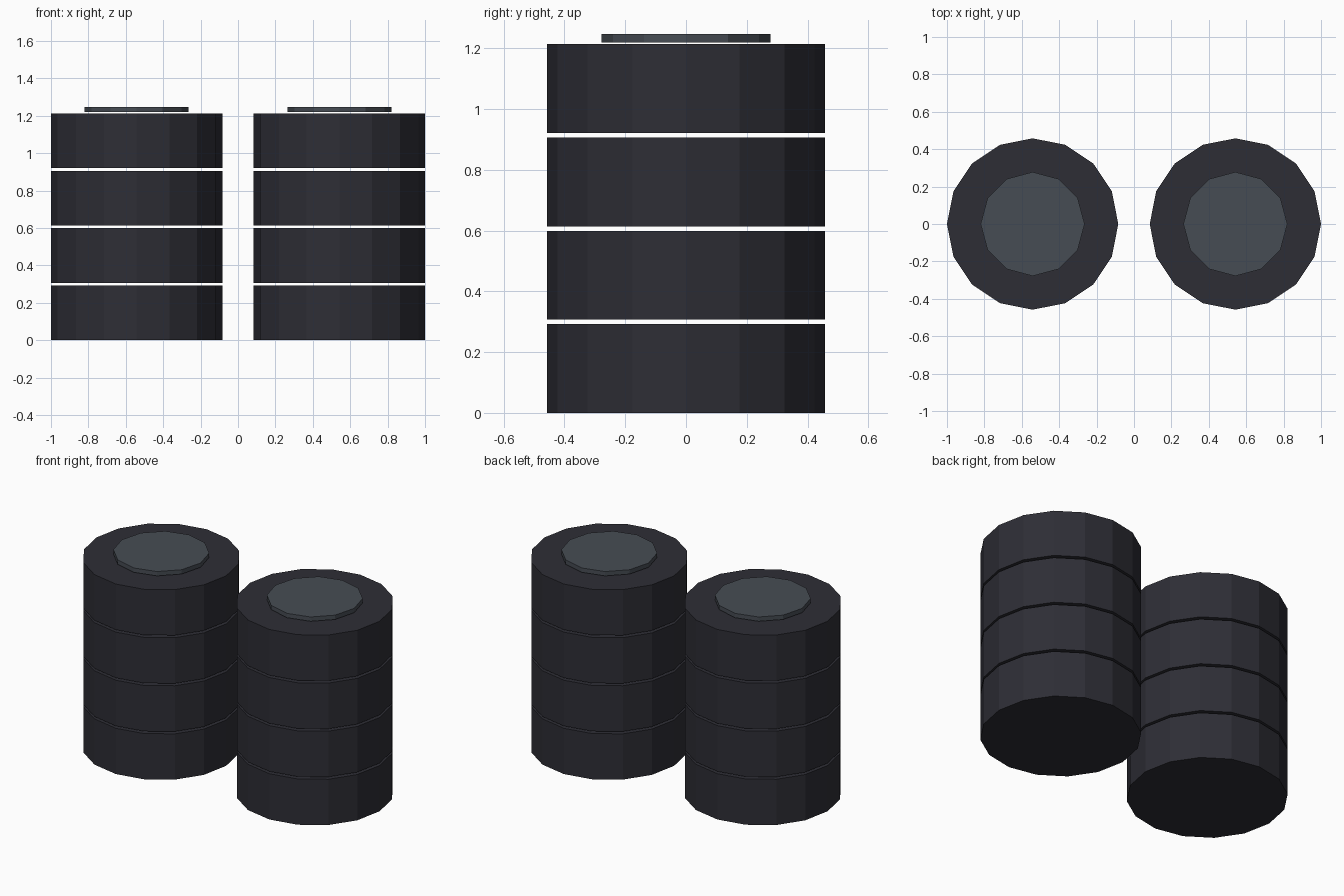
import bpy

if "Cube" in bpy.data.objects:
    bpy.data.objects.remove(bpy.data.objects["Cube"])


def material(name, rgb):
    m = bpy.data.materials.new(name)
    m.diffuse_color = (*rgb, 1.0)
    m.use_nodes = True
    m.node_tree.nodes["Principled BSDF"].inputs["Base Color"].default_value = m.diffuse_color
    return m


RUBBER = material("dark_rubber", (0.027, 0.027, 0.036))
STEEL = material("grey_steel", (0.062, 0.073, 0.088))


def disc(name, x, bottom, height, radius, sides, mat):
    """Flat-shaded upright cylinder with a corner pointing along x."""
    bpy.ops.mesh.primitive_cylinder_add(
        vertices=sides, radius=radius, depth=height,
        location=(x, 0, bottom + height / 2))
    ob = bpy.context.object
    ob.name = name
    ob.data.materials.append(mat)
    return ob


TYRE_RADIUS, TYRE_HEIGHT, PITCH = 0.458, 0.292, 0.307

for side, x in (("left", -0.542), ("right", 0.542)):
    # Four stacked tyres separated by thin gaps
    for i in range(4):
        disc(f"{side}_tyre_{i + 1}", x, i * PITCH, TYRE_HEIGHT,
             TYRE_RADIUS, 16, RUBBER)
    # Hub plate floating just above the top tyre
    disc(f"{side}_hub", x, 1.219, 0.028, 0.278, 12, STEEL)
